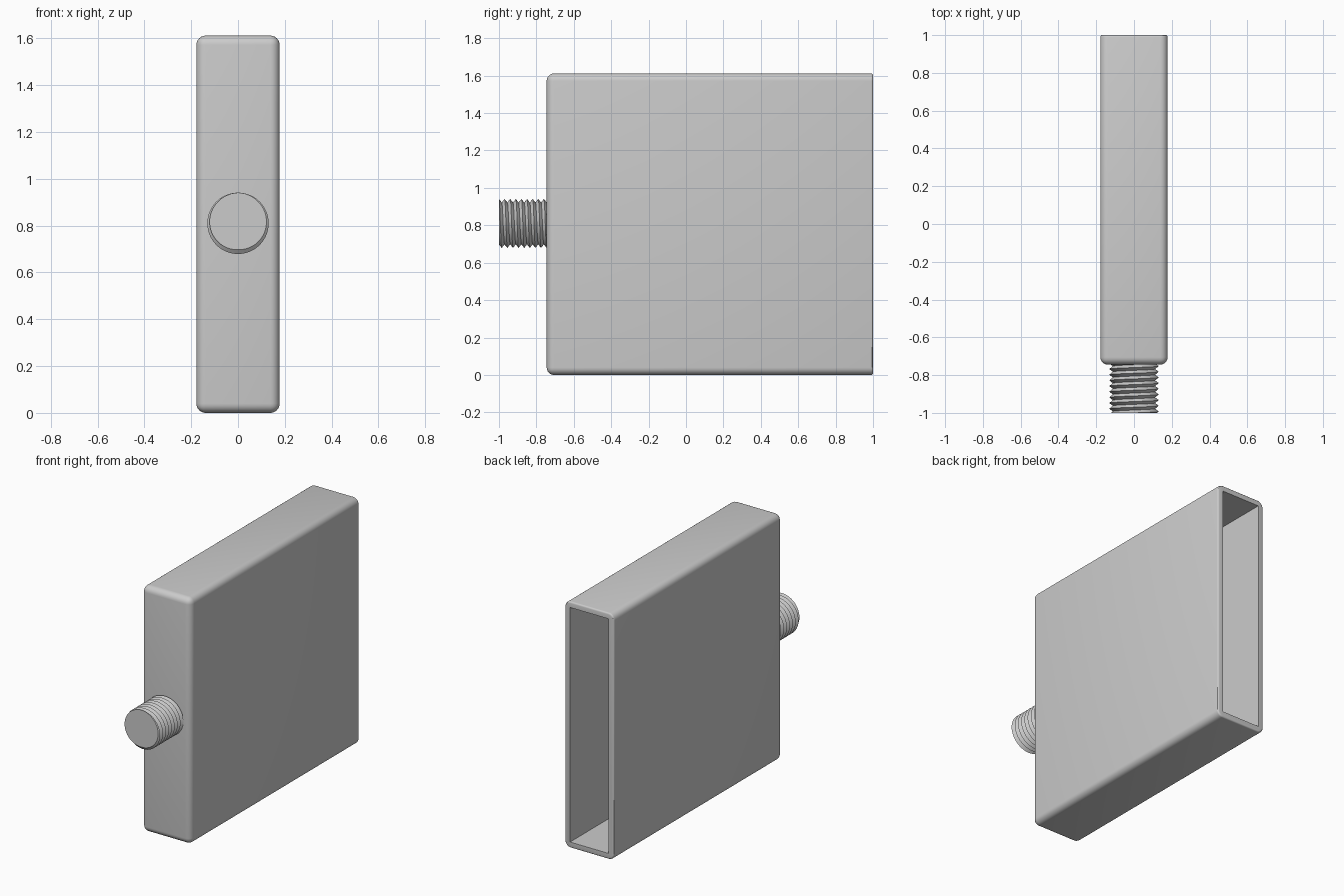
import bpy, bmesh
from math import sin, cos, pi

if "Cube" in bpy.data.objects:
    bpy.data.objects.remove(bpy.data.objects["Cube"], do_unlink=True)

grey = bpy.data.materials.new("plain grey")
grey.use_nodes = True
colour = (0.6, 0.6, 0.6, 1)
grey.diffuse_color = colour
grey.node_tree.nodes["Principled BSDF"].inputs["Base Color"].default_value = colour

HALF_W, FRONT, BACK, HEIGHT = 0.178, -0.745, 1.0, 1.612
WALL, ROUND, RIM = 0.038, 0.04, 0.01


def add_object(name, bm):
    bmesh.ops.recalc_face_normals(bm, faces=bm.faces)
    mesh = bpy.data.meshes.new(name)
    bm.to_mesh(mesh)
    bm.free()
    mesh.materials.append(grey)
    obj = bpy.data.objects.new(name, mesh)
    bpy.context.collection.objects.link(obj)
    return obj


def box(x, y0, y1, z0, z1):
    bm = bmesh.new()
    bmesh.ops.create_cube(bm, size=1)
    for v in bm.verts:
        v.co = (v.co.x * 2 * x, y1 if v.co.y > 0 else y0, z1 if v.co.z > 0 else z0)
    return bm


def smooth(obj, angle):
    bpy.ops.object.select_all(action="DESELECT")
    obj.select_set(True)
    bpy.context.view_layer.objects.active = obj
    bpy.ops.object.shade_smooth_by_angle(angle=angle)


def on_back(edge):
    return all(v.co.y > BACK - 1e-4 for v in edge.verts)


# Housing: generous rounding everywhere but the back rim, which gets a fine one
bm = box(HALF_W, FRONT, BACK, 0, HEIGHT)
bmesh.ops.bevel(bm, geom=[e for e in bm.edges if not on_back(e)], offset=ROUND,
                segments=6, profile=0.5, affect="EDGES")
bmesh.ops.bevel(bm, geom=[e for e in bm.edges if on_back(e)], offset=RIM,
                segments=3, profile=0.5, affect="EDGES")
housing = add_object("housing", bm)

# Rectangular cavity open at the back
cutter = add_object("cavity_cutter", box(HALF_W - WALL, FRONT + WALL, BACK + 0.1,
                                         WALL, HEIGHT - WALL))
cutter.hide_render = True
cut = housing.modifiers.new("cavity", "BOOLEAN")
cut.operation = "DIFFERENCE"
cut.solver = "EXACT"
cut.object = cutter
bpy.context.view_layer.objects.active = housing
bpy.ops.object.modifier_apply(modifier="cavity")
bpy.data.objects.remove(cutter, do_unlink=True)
smooth(housing, pi / 6)

# Threaded stud: helical crests and roots trimmed flat at both ends
PITCH, CREST, ROOT, SEGMENTS = 0.03, 0.131, 0.112, 64
START, END, AXIS_Z = -1.0, FRONT + 0.015, 0.81
turns = int((END - START) / PITCH) + 2
bm = bmesh.new()
columns = []
for i in range(SEGMENTS + 1):
    turn = i / SEGMENTS
    column = []
    for k in range(-2, 2 * turns + 1):
        y = min(max(START + PITCH * (k / 2 + turn), START), END)
        phase = ((y - START) / PITCH - turn) % 1
        r = ROOT + (CREST - ROOT) * abs(1 - 2 * phase)
        a = 2 * pi * turn
        column.append(bm.verts.new((r * sin(a), y, AXIS_Z + r * cos(a))))
    columns.append(column)
for a, b in zip(columns, columns[1:]):
    for k in range(len(a) - 1):
        bm.faces.new((a[k], b[k], b[k + 1], a[k + 1]))
bmesh.ops.remove_doubles(bm, verts=bm.verts, dist=1e-5)
bmesh.ops.holes_fill(bm, edges=[e for e in bm.edges if e.is_boundary], sides=0)
smooth(add_object("threaded_stud", bm), pi / 6)
